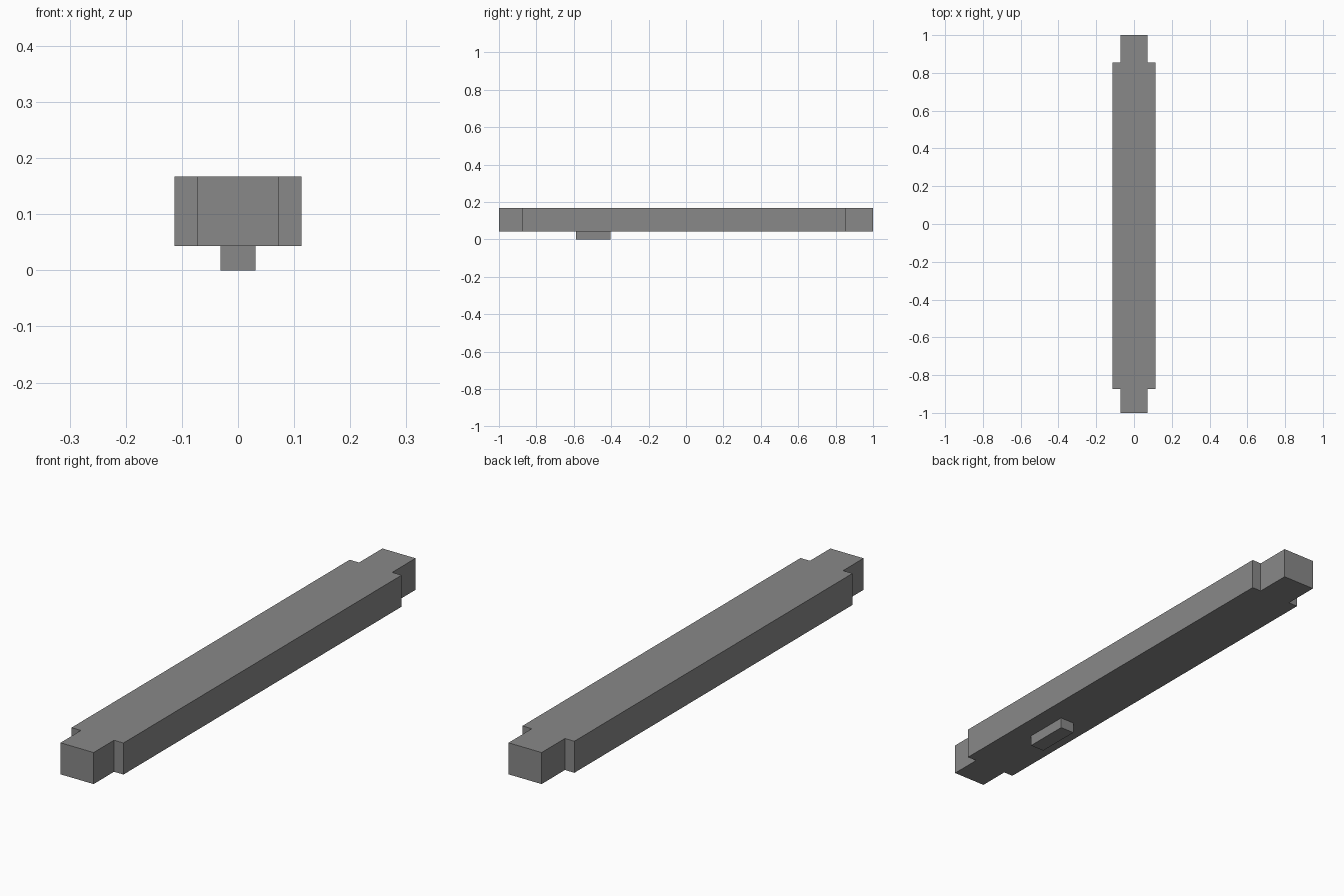
import bpy
import bmesh

default = bpy.data.objects.get("Cube")
if default:
    bpy.data.objects.remove(default, do_unlink=True)

# Single grey material
grey = bpy.data.materials.new("plain grey")
grey.use_nodes = True
colour = (0.25, 0.25, 0.25, 1)
grey.diffuse_color = colour
grey.node_tree.nodes["Principled BSDF"].inputs["Base Color"].default_value = colour


def extrude_outline(name, outline, bottom, top):
    """Extrude a flat outline upwards into a closed solid."""
    bm = bmesh.new()
    base = bm.faces.new([bm.verts.new((x, y, bottom)) for x, y in outline])
    result = bmesh.ops.extrude_face_region(bm, geom=[base], use_keep_orig=True)
    raised = [v for v in result["geom"] if isinstance(v, bmesh.types.BMVert)]
    bmesh.ops.translate(bm, verts=raised, vec=(0, 0, top - bottom))
    bmesh.ops.recalc_face_normals(bm, faces=bm.faces)
    mesh = bpy.data.meshes.new(name)
    bm.to_mesh(mesh)
    bm.free()
    mesh.materials.append(grey)
    obj = bpy.data.objects.new(name, mesh)
    bpy.context.collection.objects.link(obj)
    return obj


def mirrored(half):
    """Complete a right-hand profile with its mirror across x = 0."""
    return half + [(-x, y) for x, y in reversed(half)]


# Long beam with a narrower tenon at each end
body, tenon = 0.113, 0.072
beam_half = [(tenon, -1), (tenon, -0.873), (body, -0.873),
             (body, 0.855), (tenon, 0.855), (tenon, 1)]
extrude_outline("beam", mirrored(beam_half), 0.043, 0.167)

# Small peg under the front part of the beam
peg_half = [(0.031, -0.588), (0.031, -0.405)]
extrude_outline("underside_peg", mirrored(peg_half), 0, 0.043)
